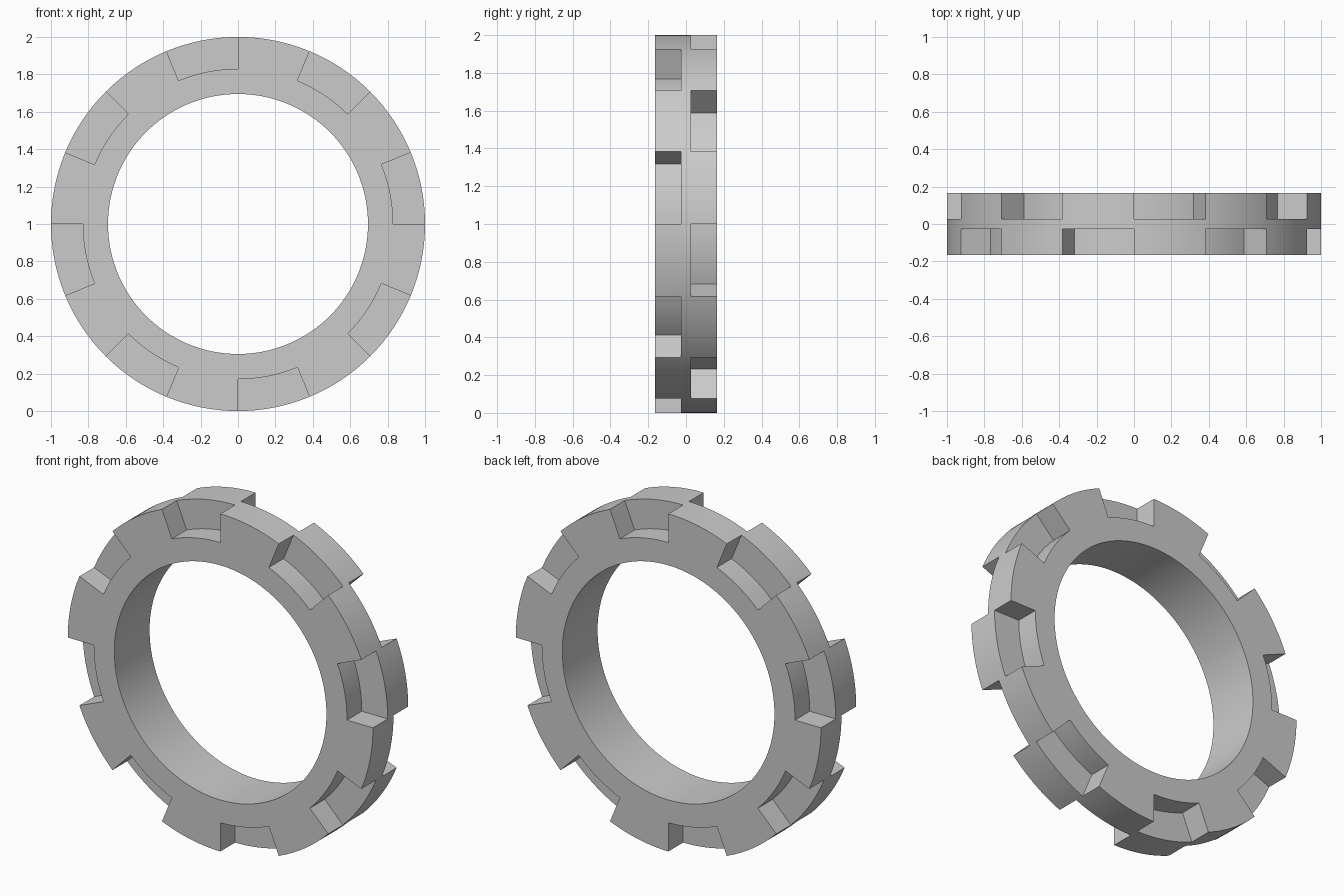
import bpy, bmesh
from math import cos, sin, tau, radians

if "Cube" in bpy.data.objects:
    bpy.data.objects.remove(bpy.data.objects["Cube"], do_unlink=True)

steel = bpy.data.materials.new("light_grey")
steel.use_nodes = True
grey = (0.6, 0.6, 0.6, 1)
steel.diffuse_color = grey
steel.node_tree.nodes["Principled BSDF"].inputs["Base Color"].default_value = grey

# Ring lattice: bore, slot floor and rim radii; front face, web and back face
RADII = (0.695, 0.83, 1.0)
DEPTHS = (-0.165, -0.027, 0.027, 0.165)
SECTORS, STEPS = 16, 8
COUNT = SECTORS * STEPS


def solid(a, r, d):
    """Front and back slots alternate between sectors around the rim."""
    if not (0 <= r < 2 and 0 <= d < 3):
        return False
    sector = (a % COUNT) // STEPS
    slot_layer = 0 if sector % 2 == 0 else 2
    return not (r == 1 and d == slot_layer)


bm = bmesh.new()
verts = {}


def corner(a, r, d):
    key = (a % COUNT, r, d)
    if key not in verts:
        t = tau * key[0] / COUNT
        verts[key] = bm.verts.new((RADII[r] * cos(t), DEPTHS[d], 1 + RADII[r] * sin(t)))
    return verts[key]


# Skin every lattice side that separates metal from air
for a in range(COUNT):
    for r in range(2):
        for d in range(3):
            if not solid(a, r, d):
                continue
            cell = (a, r, d)
            for axis in range(3):
                u, v = [i for i in range(3) if i != axis]
                for side in (0, 1):
                    beyond = list(cell)
                    beyond[axis] += 2 * side - 1
                    if solid(*beyond):
                        continue
                    quad = []
                    for du, dv in ((0, 0), (1, 0), (1, 1), (0, 1)):
                        p = list(cell)
                        p[axis] += side
                        p[u] += du
                        p[v] += dv
                        quad.append(corner(*p))
                    bm.faces.new(quad)

bmesh.ops.recalc_face_normals(bm, faces=bm.faces)
mesh = bpy.data.meshes.new("slotted_ring")
bm.to_mesh(mesh)
bm.free()
mesh.materials.append(steel)
ring = bpy.data.objects.new("slotted_ring", mesh)
bpy.context.collection.objects.link(ring)

# Smooth round surfaces, crisp slot edges
bpy.ops.object.select_all(action="DESELECT")
ring.select_set(True)
bpy.context.view_layer.objects.active = ring
bpy.ops.object.shade_smooth_by_angle(angle=radians(30))
